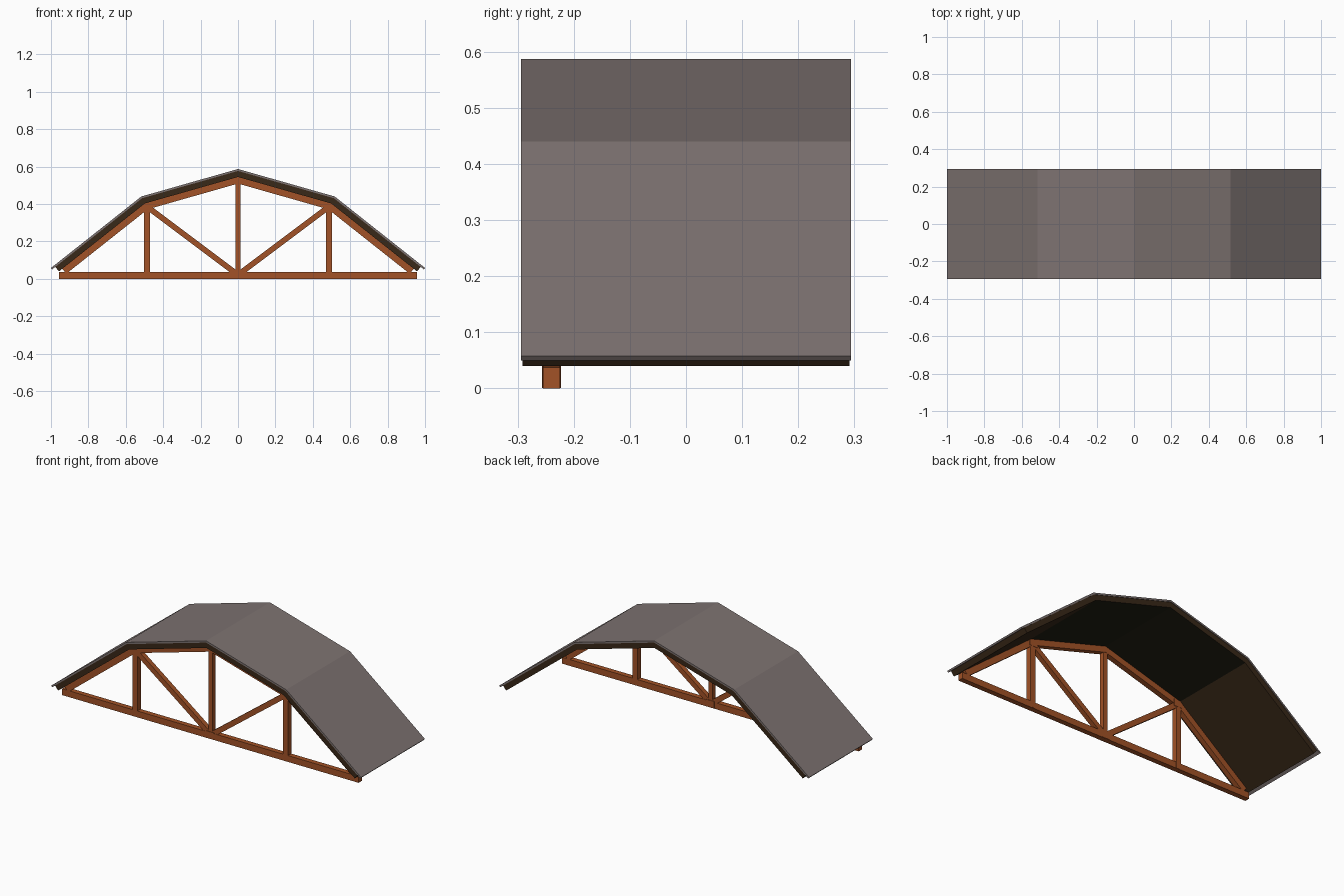
import bpy, bmesh
from mathutils import Vector

if "Cube" in bpy.data.objects:
    bpy.data.objects.remove(bpy.data.objects["Cube"])


def material(name, rgb):
    m = bpy.data.materials.new(name)
    m.diffuse_color = (*rgb, 1)
    m.use_nodes = True
    m.node_tree.nodes["Principled BSDF"].inputs["Base Color"].default_value = m.diffuse_color
    return m


WOOD = material("orange_brown_timber", (0.36, 0.085, 0.02))
GREY = material("warm_grey_roofing", (0.205, 0.170, 0.164))
BROWN = material("dark_brown_boards", (0.04, 0.021, 0.009))
BLACK = material("dark_olive_underside", (0.014, 0.013, 0.006))

# half of the roof outline: eave, kink, ridge
EAVE, KINK, RIDGE = Vector((1, 0.058)), Vector((0.517, 0.44)), Vector((0, 0.587))
d_low, d_up = (KINK - EAVE).normalized(), (RIDGE - KINK).normalized()
n_low, n_up = Vector((d_low.y, -d_low.x)), Vector((d_up.y, -d_up.x))
miter = (n_low + n_up).normalized()
miter /= miter.dot(n_up)


def finish(name, bm, mats):
    bmesh.ops.recalc_face_normals(bm, faces=bm.faces)
    me = bpy.data.meshes.new(name)
    bm.to_mesh(me)
    bm.free()
    for m in mats:
        me.materials.append(m)
    ob = bpy.data.objects.new(name, me)
    bpy.context.collection.objects.link(ob)
    return ob


def offset_line(depth, inset):
    """Roof outline moved inward by depth, mirrored to both sides."""
    right = [EAVE + d_low * inset - n_low * depth, KINK - miter * depth]
    top = Vector((0, RIDGE.y - depth / n_up.y))
    left = [Vector((-p.x, p.y)) for p in reversed(right)]
    return right + [top] + left


def roof_layer(name, d0, d1, inset, y0, y1, mats):
    """Bent slab following the roof line."""
    bm = bmesh.new()
    rings = []
    for a, b in zip(offset_line(d0, inset), offset_line(d1, inset)):
        rings.append([bm.verts.new((p.x, y, p.y))
                      for p, y in ((a, y0), (a, y1), (b, y1), (b, y0))])
    for r, s in zip(rings, rings[1:]):
        for i in range(4):
            j = (i + 1) % 4
            bm.faces.new((r[i], r[j], s[j], s[i]))
    bm.faces.new(rings[0])
    bm.faces.new(rings[-1])
    return finish(name, bm, mats)


def beam(name, a, b, width, y0=-0.254, y1=-0.226):
    """Straight timber between two points of the truss plane."""
    a, b = Vector(a), Vector(b)
    d = (b - a).normalized()
    n = Vector((-d.y, d.x)) * width / 2
    bm = bmesh.new()
    lo, hi = [[bm.verts.new((p.x, y, p.y)) for p in (a + n, b + n, b - n, a - n)]
              for y in (y0, y1)]
    bm.faces.new(lo)
    bm.faces.new(hi)
    for i in range(4):
        j = (i + 1) % 4
        bm.faces.new((lo[i], lo[j], hi[j], hi[i]))
    return finish(name, bm, [WOOD])


# roof: thin covering over boards, with a darker underside on the shallow slopes
roof_layer("roof_covering", 0, 0.01, 0, -0.294, 0.294, [GREY])
boards = roof_layer("roof_boards", 0.01, 0.041, 0.022, -0.291, 0.291, [BROWN, BLACK])
for f in boards.data.polygons:
    if f.normal.z < -0.9:
        f.material_index = 1

# truss: bent top chord and straight bottom chord
roof_layer("top_chord", 0.041, 0.075, 0.045, -0.255, -0.225, [WOOD])
beam("bottom_chord", (-0.957, 0.0185), (0.957, 0.0185), 0.037, -0.255, -0.225)

# posts, braces and joint blocks
beam("king_post", (0, 0.03), (0, 0.515), 0.028)
beam("centre_joint", (0, 0.001), (0, 0.042), 0.05, -0.257, -0.223)
for s, side in ((-1, "left"), (1, "right")):
    beam(side + "_post", (s * 0.486, 0.002), (s * 0.486, 0.385), 0.031, -0.256, -0.224)
    beam(side + "_brace", (s * 0.012, 0.03), (s * 0.485, 0.385), 0.03)
    beam(side + "_joint", (s * 0.482, 0.365), (s * 0.482, 0.405), 0.05, -0.257, -0.223)
